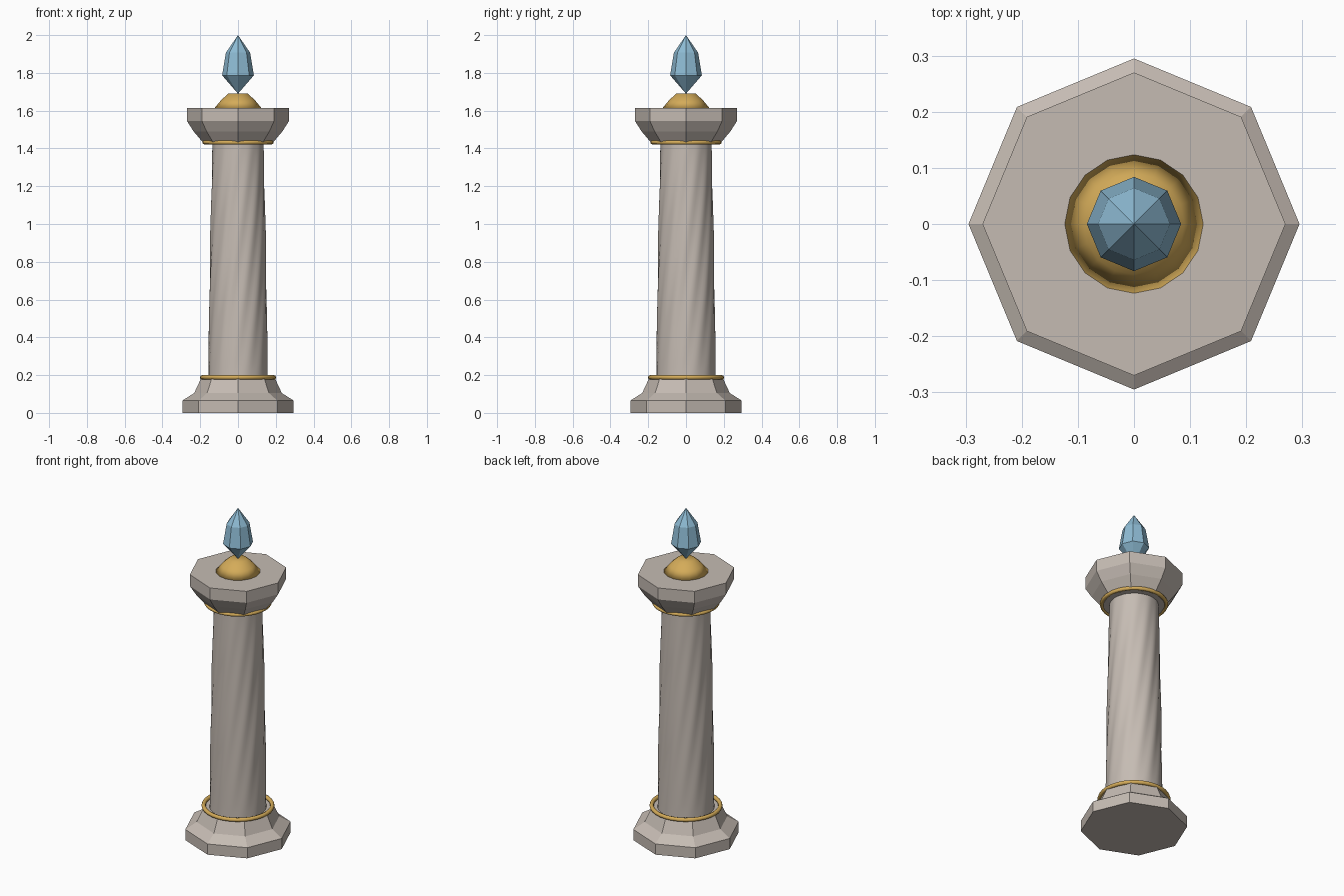
import bpy
from math import sin, cos, pi, radians

cube = bpy.data.objects.get("Cube")
if cube:
    bpy.data.objects.remove(cube, do_unlink=True)


def material(name, color):
    mat = bpy.data.materials.new(name)
    mat.use_nodes = True
    mat.diffuse_color = (*color, 1)
    bsdf = mat.node_tree.nodes["Principled BSDF"]
    bsdf.inputs["Base Color"].default_value = (*color, 1)
    bsdf.inputs["Roughness"].default_value = 0.7
    return mat


STONE = material("warm stone", (0.56, 0.50, 0.45))
GOLD = material("gold", (0.66, 0.41, 0.10))
CRYSTAL = material("blue crystal", (0.27, 0.50, 0.66))


def lathe(name, profile, sides, mat, smooth=False, shape=None):
    """Spin (radius, height) points; zero radius makes a tip, open ends are capped."""
    verts, rings, faces = [], [], []
    for r, z in profile:
        start, count = len(verts), sides if r > 0 else 1
        for i in range(count):
            a = 2 * pi * i / sides
            rr, aa = shape(r, a, z) if shape else (r, a)
            verts.append((rr * cos(aa), rr * sin(aa), z))
        rings.append(list(range(start, start + count)))
    for low, high in zip(rings, rings[1:]):
        for i in range(sides):
            j = (i + 1) % sides
            quad = [low[i % len(low)], low[j % len(low)],
                    high[j % len(high)], high[i % len(high)]]
            faces.append(list(dict.fromkeys(quad)))
    if len(rings[0]) > 1:
        faces.append(rings[0][::-1])
    if len(rings[-1]) > 1:
        faces.append(rings[-1])
    mesh = bpy.data.meshes.new(name)
    mesh.from_pydata(verts, [], faces)
    mesh.materials.append(mat)
    mesh.polygons.foreach_set("use_smooth", [smooth] * len(faces))
    obj = bpy.data.objects.new(name, mesh)
    bpy.context.collection.objects.link(obj)
    return obj


def collar(name, radius, thickness, z):
    bpy.ops.mesh.primitive_torus_add(major_radius=radius, minor_radius=thickness,
                                     major_segments=32, minor_segments=8, location=(0, 0, z))
    obj = bpy.context.object
    obj.name = name
    obj.data.materials.append(GOLD)
    bpy.ops.object.shade_smooth()


# Octagonal foot and head
lathe("base", [(0.295, 0), (0.295, 0.065), (0.232, 0.105), (0.197, 0.18)], 8, STONE)
lathe("capital", [(0.18, 1.425), (0.235, 1.49), (0.27, 1.545), (0.27, 1.615)], 8, STONE)

# Tapered shaft with shallow spiral flutes that fade out at both ends
BOTTOM, TOP, RINGS = 0.17, 1.45, 28


def flute(r, a, z):
    t = (z - BOTTOM) / (TOP - BOTTOM)
    depth = 0.005 * sin(pi * t) ** 0.5 if 0 < t < 1 else 0
    return r - depth * (0.5 + 0.5 * cos(12 * a)), a + radians(75) * t


shaft_profile = []
for k in range(RINGS + 1):
    t = k / RINGS
    shaft_profile.append((0.157 - 0.022 * t + 0.004 * sin(pi * t), BOTTOM + (TOP - BOTTOM) * t))
shaft = lathe("shaft", shaft_profile, 72, STONE, True, flute)
for face in shaft.data.polygons:
    if len(face.vertices) > 4:
        face.use_smooth = False

# Gold collars and the dome under the crystal
collar("lower_collar", 0.19, 0.012, 0.188)
collar("upper_collar", 0.178, 0.011, 1.432)
lathe("crystal_seat", [(0.125, 1.613), (0.09, 1.655), (0.05, 1.692)], 16, GOLD, True)

# Floating eight-sided crystal
lathe("crystal", [(0, 1.69), (0.084, 1.787), (0.064, 1.907), (0, 2.0)], 8, CRYSTAL)
